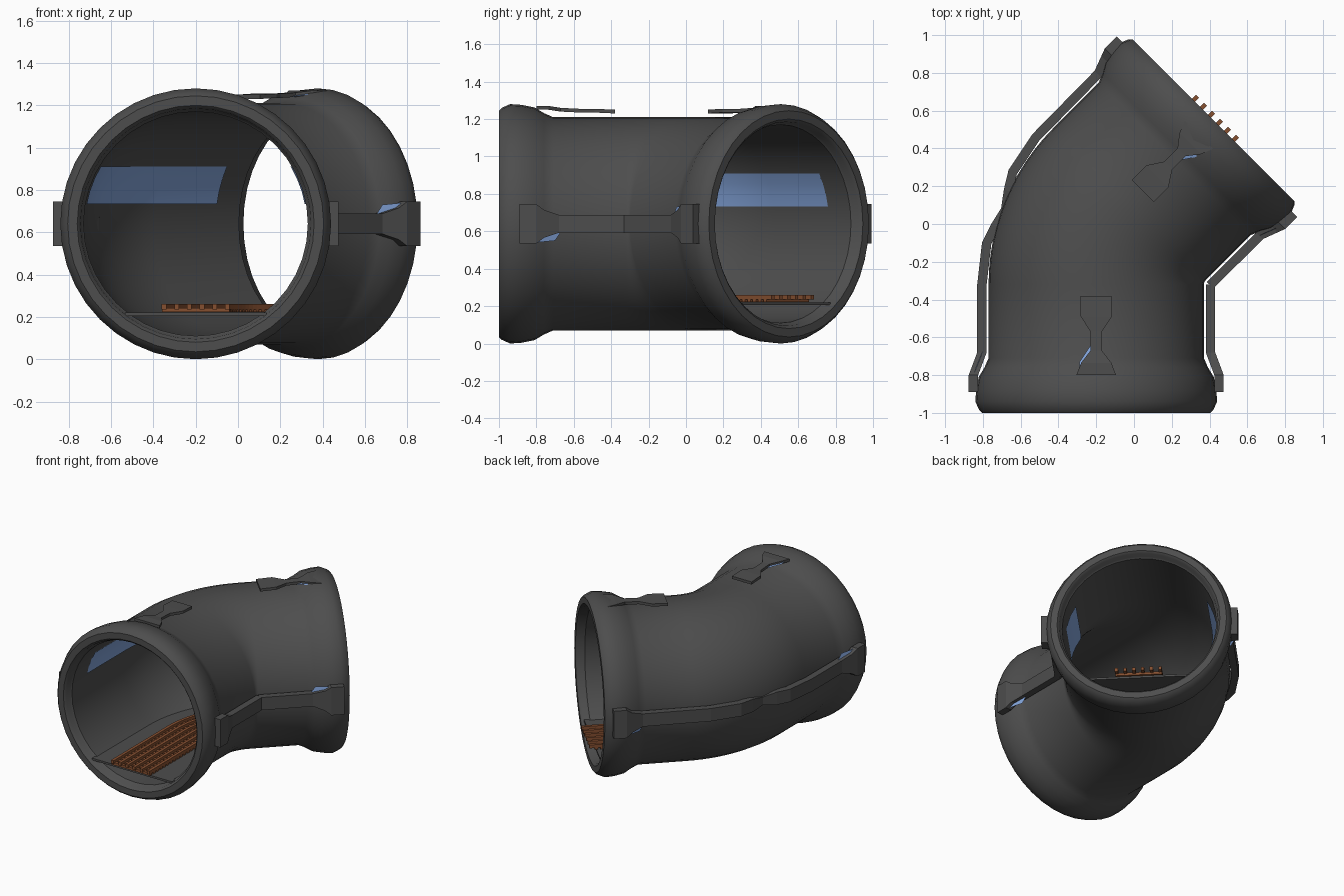
import bpy, bmesh, math
from mathutils import Vector

if "Cube" in bpy.data.objects:
    bpy.data.objects.remove(bpy.data.objects["Cube"], do_unlink=True)


def material(name, rgb):
    m = bpy.data.materials.new(name)
    m.use_nodes = True
    m.diffuse_color = (*rgb, 1)
    m.node_tree.nodes["Principled BSDF"].inputs["Base Color"].default_value = (*rgb, 1)
    return m


GREY = material("dark grey metal", (0.075, 0.075, 0.075))
BLUE = material("window blue", (0.22, 0.36, 0.68))
BROWN = material("rust brown", (0.24, 0.08, 0.03))

# Centreline: straight leg, 45 degree bend, straight leg
LEG, BEND, LEG2 = 0.68, 0.6, 0.63
TURN = math.pi / 4
ARC = BEND * TURN
TOTAL = LEG + ARC + LEG2
START = Vector((-0.2, -1, 0.64))
UP = Vector((0, 0, 1))


def frame(s):
    """Point, forward direction and right direction at distance s."""
    a = min(max((s - LEG) / BEND, 0), TURN)
    fwd = Vector((math.sin(a), math.cos(a), 0))
    right = Vector((math.cos(a), -math.sin(a), 0))
    p = START + Vector((BEND, LEG, 0)) - right * BEND
    if s < LEG:
        p += fwd * (s - LEG)
    elif s > LEG + ARC:
        p += fwd * (s - LEG - ARC)
    return p, fwd, right


def at(s, side, up):
    p, _, right = frame(s)
    return p + right * side + UP * up


def path_stations(a, b, steps=12):
    """Distances from a to b with the bend subdivided."""
    return [a] + [LEG + ARC * i / steps for i in range(steps + 1)] + [b]


def loft(bm, rings, wrap=True, caps=True, loop=False):
    rows = [[bm.verts.new(p) for p in ring] for ring in rings]
    n = len(rows[0])
    pairs = list(zip(rows, rows[1:])) + ([(rows[-1], rows[0])] if loop else [])
    for r0, r1 in pairs:
        for i in range(n if wrap else n - 1):
            j = (i + 1) % n
            bm.faces.new((r0[i], r0[j], r1[j], r1[i]))
    if caps and wrap and not loop:
        bm.faces.new(rows[0])
        bm.faces.new(rows[-1][::-1])


def finish(name, bm, mat, smooth=False):
    bmesh.ops.recalc_face_normals(bm, faces=bm.faces)
    me = bpy.data.meshes.new(name)
    bm.to_mesh(me)
    bm.free()
    me.materials.append(mat)
    ob = bpy.data.objects.new(name, me)
    bpy.context.collection.objects.link(ob)
    if smooth:
        bpy.ops.object.select_all(action="DESELECT")
        ob.select_set(True)
        bpy.context.view_layer.objects.active = ob
        bpy.ops.object.shade_smooth_by_angle(angle=math.radians(40))
    return ob


# Bent tube with a swollen collar at each mouth, hollow inside
collar = [(0, 0.605), (0.015, 0.62), (0.06, 0.64), (0.12, 0.636),
          (0.19, 0.622), (0.24, 0.592), (0.29, 0.57)]
lip = [(0, 0.56), (0.015, 0.545), (0.05, 0.54), (0.06, 0.53)]
bend = path_stations(0, 0)[1:-1]


def wall(ends, radius):
    return (ends + [(s, radius) for s in bend]
            + [(TOTAL - d, r) for d, r in reversed(ends)])


SEGMENTS = 40
profile = wall(collar, 0.57) + wall(lip, 0.53)[::-1]
bm = bmesh.new()
loft(bm, [[at(s, r * math.cos(k * math.tau / SEGMENTS), r * math.sin(k * math.tau / SEGMENTS))
           for k in range(SEGMENTS)] for s, r in profile], loop=True)
finish("bent_tube", bm, GREY, True)

# Window bands on both inner walls
for name, sign in (("inner_window", 1), ("outer_window", -1)):
    bm = bmesh.new()
    angles = [math.radians(a) for a in (10.3, 17, 24, 31)]
    loft(bm, [[at(s, sign * 0.524 * math.cos(a), 0.524 * math.sin(a)) for a in angles]
              for s in path_stations(0.22, TOTAL - 0.22)], wrap=False)
    finish(name, bm, BLUE, True)


def strip(bm, stations, side, half, low, high):
    """Rectangular bar that follows the centreline; heights above ground."""
    lo, hi = low - START.z, high - START.z
    loft(bm, [[at(s, side - half, lo), at(s, side + half, lo),
               at(s, side + half, hi), at(s, side - half, hi)] for s in stations])


# Walkway floor
bm = bmesh.new()
strip(bm, path_stations(0.02, TOTAL - 0.02), 0, 0.335, 0.205, 0.22)
finish("floor", bm, GREY)

# Grating: six long rails over cross slats
bm = bmesh.new()
for i in range(6):
    strip(bm, path_stations(0, TOTAL + 0.03), (i - 2.5) * 0.06, 0.011, 0.235, 0.26)
count = 44
for i in range(count):
    s = 0.02 + (TOTAL - 0.04) * i / (count - 1)
    strip(bm, [s - 0.012, s + 0.012], 0, 0.16, 0.222, 0.242)
finish("floor_grating", bm, BROWN)


def outside(far, d, normal, off, across):
    """Point on the outside, d from one end; across runs along the surface."""
    s = TOTAL - d if far else d
    p, fwd, right = frame(s)
    n = UP if normal == 0 else right * normal
    b = (fwd if far else -fwd).cross(n)
    return p + n * off + b * across


def bracket(name, far, normal, stations, thick, shift, fillet):
    """Flared plate; stations hold distance, outward offset and half width."""
    bm = bmesh.new()
    loft(bm, [[outside(far, d - shift, normal, off - dz, w * k)
               for dz, k in ((0, -1), (0, 1), (thick, 1), (thick, -1))]
              for d, off, w in stations])
    finish(name, bm, GREY)
    # Blue gusset beside the neck
    bm = bmesh.new()
    bm.faces.new([bm.verts.new(outside(far, d - shift, normal, off, w)) for d, off, w in fillet])
    finish(name + "_gusset", bm, BLUE)


MID = TOTAL / 2
flare = [(0.11, 0.675, 0.105), (0.20, 0.675, 0.105), (0.24, 0.66, 0.075), (0.32, 0.63, 0.048)]
inner_side = flare + [(LEG, 0.63, 0.048)]
outer_side = flare + [(LEG, 0.63, 0.048), (0.79, 0.625, 0.048), (MID - 0.05, 0.60, 0.048),
                      (MID, 0.575, 0.03)]
top = [(0.20, 0.63, 0.105), (0.265, 0.63, 0.08), (0.33, 0.62, 0.03), (0.43, 0.615, 0.03),
       (0.51, 0.615, 0.082), (0.62, 0.61, 0.082)]
side_gusset = [(0.20, 0.65, -0.1), (0.30, 0.61, -0.09), (0.33, 0.60, -0.045), (0.22, 0.65, -0.045)]
top_gusset = [(0.24, 0.622, 0.09), (0.27, 0.612, 0.088), (0.36, 0.60, 0.028), (0.29, 0.615, 0.028)]

# Brackets on both sides and the top of each leg
for leg, far in (("front", False), ("rear", True)):
    shift = 0.06 if far else 0

    def slid(points):
        # keep the part at the bend fixed, slide only the flared end
        return [(d + (shift if d >= LEG else 0), o, w) for d, o, w in points]

    bracket(leg + "_inner_bracket", far, 1, slid(inner_side), 0.05, shift, side_gusset)
    bracket(leg + "_outer_bracket", far, -1, slid(outer_side), 0.05, shift, side_gusset)
    bracket(leg + "_top_bracket", far, 0, top, 0.02, 0.09 if far else 0, top_gusset)
